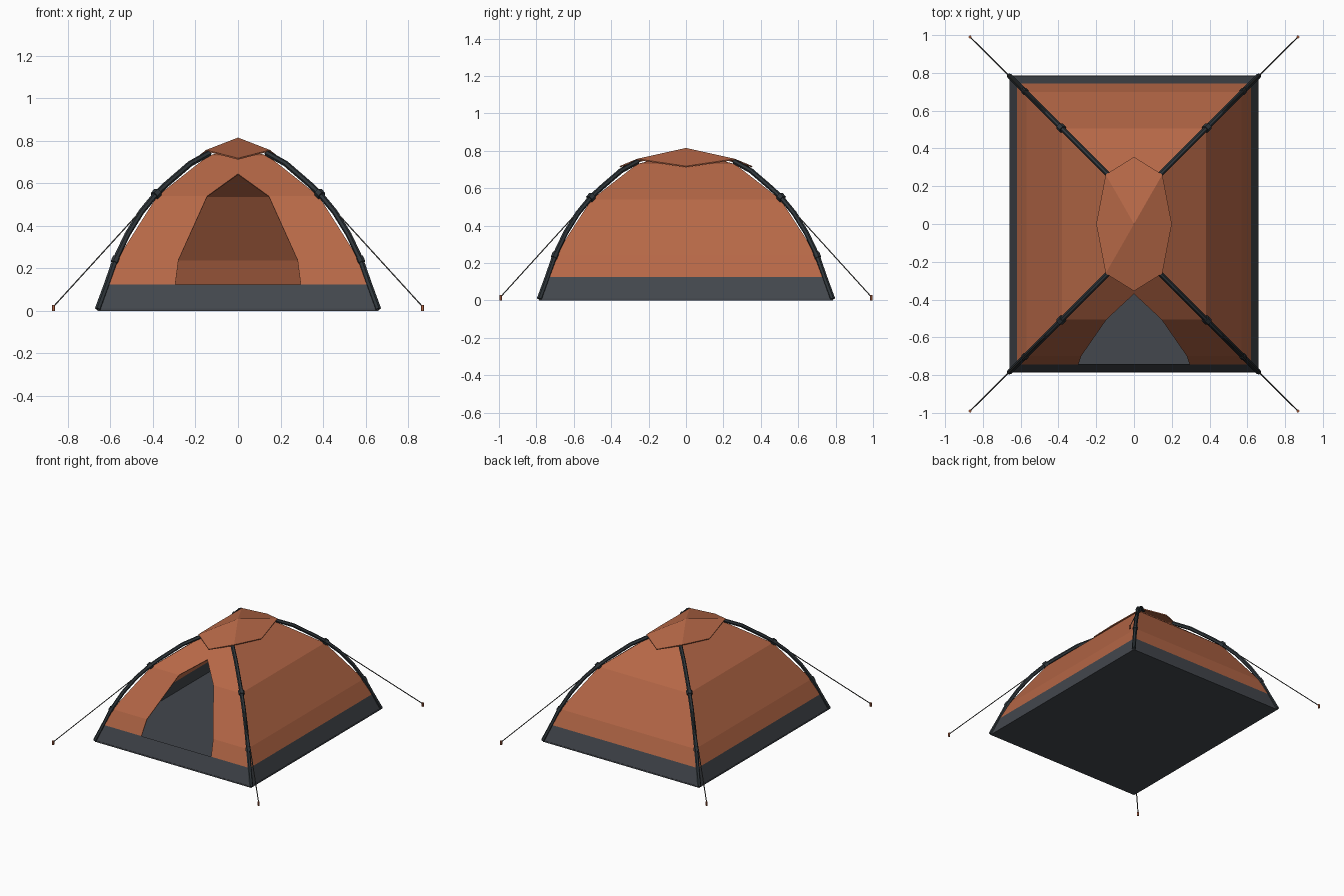
import bpy, bmesh
from mathutils import Vector

if "Cube" in bpy.data.objects:
    bpy.data.objects.remove(bpy.data.objects["Cube"])


def material(name, rgb):
    m = bpy.data.materials.new(name)
    m.diffuse_color = (*rgb, 1)
    m.use_nodes = True
    m.node_tree.nodes["Principled BSDF"].inputs["Base Color"].default_value = m.diffuse_color
    return m


ORANGE = material("orange fabric", (0.47, 0.138, 0.063))
GREY = material("grey groundsheet", (0.056, 0.063, 0.074))
DARK = material("dark pole", (0.028, 0.036, 0.042))
CORD = material("grey cord", (0.075, 0.075, 0.072))


def mesh_object(name, verts, faces, mat, thickness=0):
    me = bpy.data.meshes.new(name)
    me.from_pydata(verts, [], faces)
    me.materials.append(mat)
    ob = bpy.data.objects.new(name, me)
    bpy.context.collection.objects.link(ob)
    if thickness:
        s = ob.modifiers.new("thickness", 'SOLIDIFY')
        s.thickness = thickness
    return ob


def tube(name, points, radius, mat, res=1):
    cu = bpy.data.curves.new(name, 'CURVE')
    cu.dimensions = '3D'
    cu.bevel_depth = radius
    cu.bevel_resolution = res
    cu.use_fill_caps = True
    sp = cu.splines.new('POLY')
    sp.points.add(len(points) - 1)
    for p, co in zip(sp.points, points):
        p.co = (*co, 1)
    cu.materials.append(mat)
    ob = bpy.data.objects.new(name, cu)
    bpy.context.collection.objects.link(ob)
    bpy.ops.object.select_all(action='DESELECT')
    ob.select_set(True)
    bpy.context.view_layer.objects.active = ob
    bpy.ops.object.convert(target='MESH')
    for f in ob.data.polygons:
        f.use_smooth = False
    return ob


# wall levels: half x, half y, z
LEVELS = [(0.66, 0.785, 0.005), (0.62, 0.745, 0.125), (0.57, 0.70, 0.24),
          (0.38, 0.505, 0.54), (0.14, 0.26, 0.73), (0.01, 0.12, 0.765)]
DOOR = {1: 0.295, 2: 0.28, 3: 0.145}      # door half width by level


def corners(level):
    x, y, z = LEVELS[level]
    return [Vector((sx * x, sy * y, z)) for sx, sy in ((-1, -1), (1, -1), (1, 1), (-1, 1))]


def walls(name, lo, hi, mat):
    polys = []
    for i in range(lo, hi):
        a, b = corners(i), corners(i + 1)
        for k in range(4):
            n = (k + 1) % 4
            if k == 0 and i in DOOR:
                # front wall panels either side of the door
                dl = Vector((-DOOR[i], a[0].y, a[0].z))
                dr = Vector((DOOR[i], a[0].y, a[0].z))
                if i + 1 in DOOR:
                    ul = Vector((-DOOR[i + 1], b[0].y, b[0].z))
                    ur = Vector((DOOR[i + 1], b[0].y, b[0].z))
                else:
                    peak = a[0].lerp(b[0], 0.55)
                    ul = ur = Vector((0, peak.y, peak.z))
                    polys.append([ul, b[1], b[0]])
                polys += [[a[0], dl, ul, b[0]], [dr, a[1], b[1], ur]]
            else:
                polys.append([a[k], a[n], b[n], b[k]])
    if hi == len(LEVELS) - 1:
        polys.append(corners(hi))
    verts, faces = [], []
    for p in polys:
        faces.append(range(len(verts), len(verts) + len(p)))
        verts += p
    ob = mesh_object(name, verts, [list(f) for f in faces], mat)
    bm = bmesh.new()
    bm.from_mesh(ob.data)
    bmesh.ops.remove_doubles(bm, verts=bm.verts, dist=1e-4)
    bm.to_mesh(ob.data)
    bm.free()
    s = ob.modifiers.new("thickness", 'SOLIDIFY')
    s.thickness = 0.006
    return ob


walls("skirt", 0, 1, GREY)
walls("canopy", 1, 5, ORANGE)

# floor slab
mesh_object("floor", [(-.66, -.785, .01), (.66, -.785, .01), (.66, .785, .01), (-.66, .785, .01)],
            [(0, 1, 2, 3)], GREY, 0.01)

# rain cover: four kite panels, corners higher than panel tips
rim = [(0, -.355, .718), (.15, -.262, .757), (.2, 0, .718), (.15, .262, .757),
       (0, .355, .718), (-.15, .262, .757), (-.2, 0, .718), (-.15, -.262, .757)]
mesh_object("rain_cover", [(0, 0, .815)] + rim,
            [(0, 8, 1, 2), (0, 2, 3, 4), (0, 4, 5, 6), (0, 6, 7, 8)], ORANGE, 0.007)

# poles, clips, guy lines and pegs at each corner (x, z profile along the diagonal)
PROFILE = [(.66, .008), (.617, .125), (.577, .24), (.52, .36), (.455, .465), (.385, .55),
           (.335, .597), (.225, .692), (.135, .742)]
for sx in (-1, 1):
    for sy in (-1, 1):
        tag = ("right" if sx > 0 else "left") + ("_back" if sy > 0 else "_front")
        pts = [Vector((sx * x, sy * (x + 0.124), z)) for x, z in PROFILE]
        tube("pole_" + tag, pts, 0.014, DARK)
        for i, r in ((2, 0.018), (5, 0.022)):
            d = (pts[i + 1] - pts[i - 1]).normalized() * 0.015
            tube("clip_" + tag, [pts[i] - d, pts[i] + d], r, DARK)
        end = Vector((sx * .868, sy * .99, .02))
        tube("guy_line_" + tag, [pts[5], end], 0.0035, CORD, 0)
        tube("peg_" + tag, [(end.x, end.y, 0), (end.x, end.y, .028)], 0.008, ORANGE)
